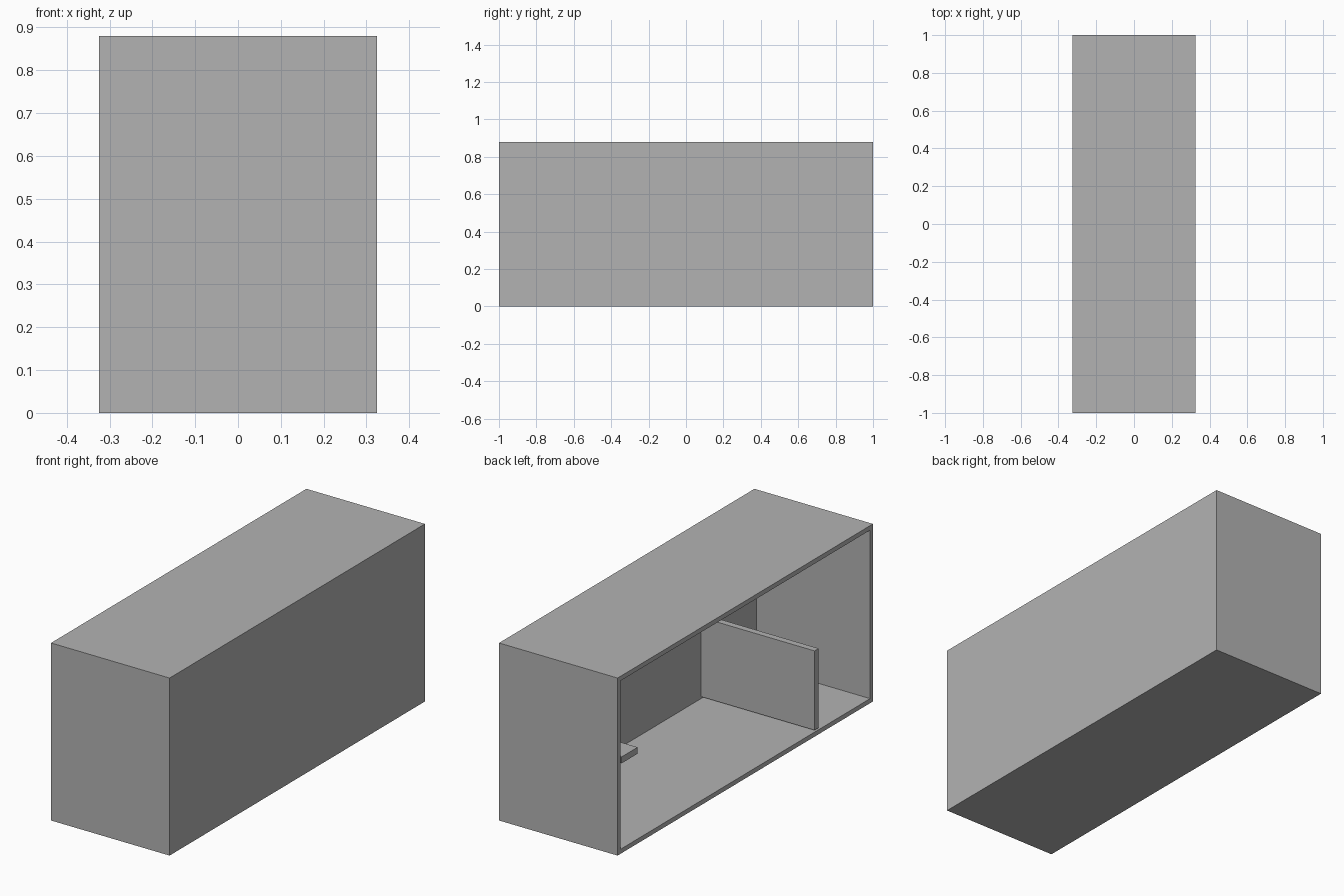
import bpy
import bmesh
from mathutils import Vector

cube = bpy.data.objects.get("Cube")
if cube:
    bpy.data.objects.remove(cube, do_unlink=True)

WIDTH, LENGTH, HEIGHT = 0.65, 2.0, 0.88
BOARD = 0.032
BACK_X = WIDTH / 2 - 0.028      # inner face of the closed long side
OPEN_X = -WIDTH / 2             # the open long side

grey = bpy.data.materials.new("plain grey")
grey.use_nodes = True
grey.diffuse_color = (0.45, 0.45, 0.45, 1)
grey.node_tree.nodes["Principled BSDF"].inputs["Base Color"].default_value = (0.45, 0.45, 0.45, 1)


def box_mesh(low, high):
    """Bmesh box spanning two opposite corners."""
    low, high = Vector(low), Vector(high)
    bm = bmesh.new()
    bmesh.ops.create_cube(bm, size=1)
    bmesh.ops.scale(bm, vec=high - low, verts=bm.verts)
    bmesh.ops.translate(bm, vec=(low + high) / 2, verts=bm.verts)
    return bm


def finish(name, bm):
    bmesh.ops.recalc_face_normals(bm, faces=bm.faces)
    mesh = bpy.data.meshes.new(name)
    bm.to_mesh(mesh)
    bm.free()
    mesh.materials.append(grey)
    obj = bpy.data.objects.new(name, mesh)
    bpy.context.collection.objects.link(obj)
    return obj


# Cabinet shell: a box hollowed out from its open long side
shell = box_mesh((OPEN_X, -LENGTH / 2, 0), (WIDTH / 2, LENGTH / 2, HEIGHT))
shell.normal_update()
opening = min(shell.faces, key=lambda f: f.calc_center_median().x)
bmesh.ops.inset_region(shell, faces=[opening], thickness=BOARD)
cavity = bmesh.ops.extrude_discrete_faces(shell, faces=[opening])["faces"][0]
for vert in cavity.verts:
    vert.co.x = BACK_X
finish("cabinet_shell", shell)

# Half-height upright board between the two compartments
finish("divider", box_mesh((OPEN_X, -0.575, BOARD), (BACK_X, -0.543, 0.425)))

# Short ledge on the inside of the back end
finish("ledge", box_mesh((OPEN_X, 0.843, 0.445), (BACK_X, LENGTH / 2 - BOARD, 0.477)))
